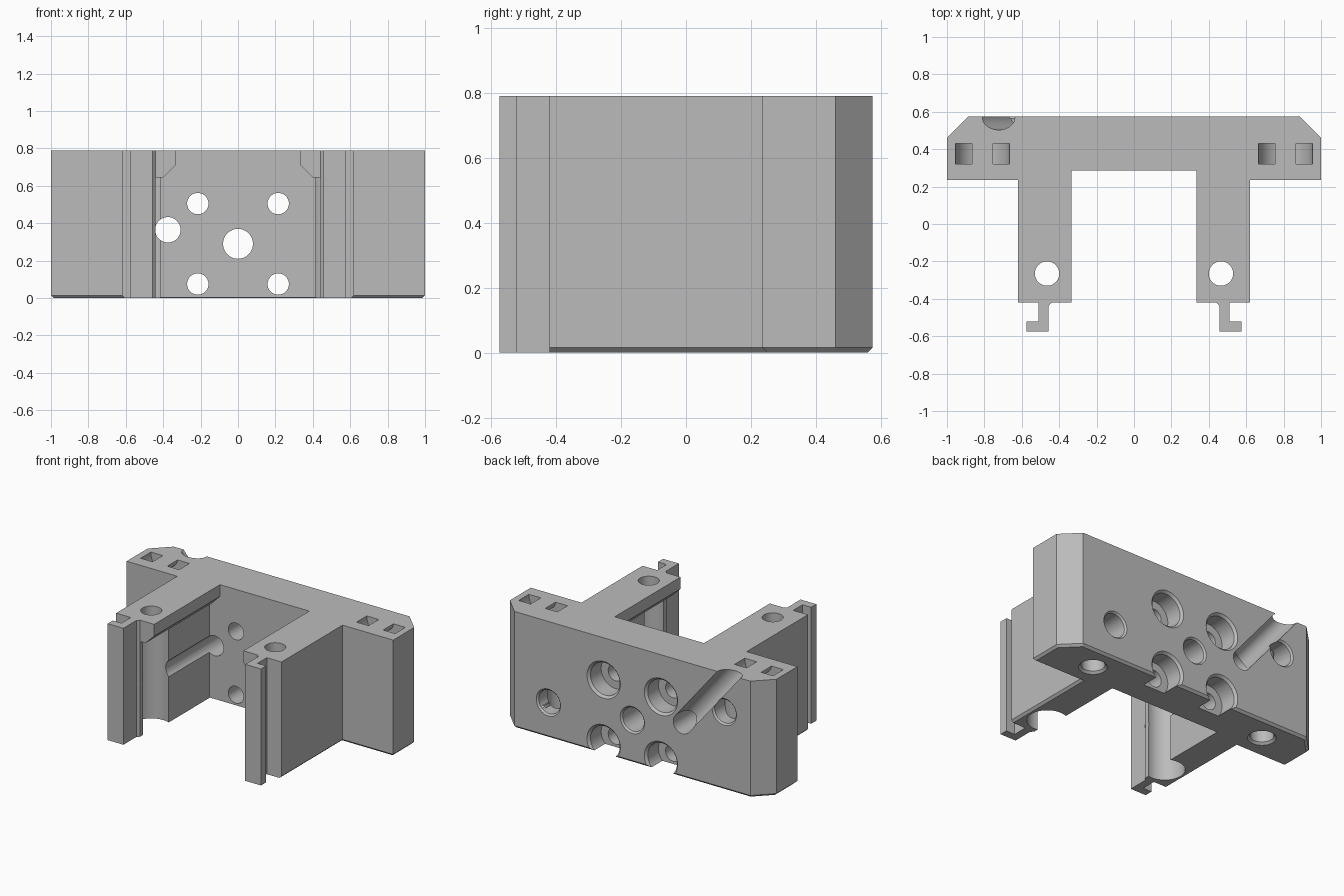
import bpy, bmesh, math
from mathutils import Matrix, Vector

if "Cube" in bpy.data.objects:
    bpy.data.objects.remove(bpy.data.objects["Cube"], do_unlink=True)

H = 0.79
BACK = 0.575
WALL = 0.285

grey = bpy.data.materials.new("matte_grey")
grey.use_nodes = True
grey.diffuse_color = (0.5, 0.5, 0.5, 1)
grey.node_tree.nodes["Principled BSDF"].inputs["Base Color"].default_value = (0.5, 0.5, 0.5, 1)


def add_object(name, bm):
    bmesh.ops.recalc_face_normals(bm, faces=bm.faces)
    mesh = bpy.data.meshes.new(name)
    bm.to_mesh(mesh)
    bm.free()
    mesh.materials.append(grey)
    ob = bpy.data.objects.new(name, mesh)
    bpy.context.collection.objects.link(ob)
    return ob


def prism(points, axis, a, b):
    """Extrude a 2D outline along z (points are x, y) or y (points are x, z)."""
    bm = bmesh.new()
    place = (lambda p, t: (p[0], p[1], t)) if axis == "z" else (lambda p, t: (p[0], t, p[1]))
    face = bm.faces.new([bm.verts.new(place(p, a)) for p in points])
    out = bmesh.ops.extrude_face_region(bm, geom=[face])
    shift = (0, 0, b - a) if axis == "z" else (0, b - a, 0)
    bmesh.ops.translate(bm, vec=shift, verts=[v for v in out["geom"] if isinstance(v, bmesh.types.BMVert)])
    return bm


def rod(start, end, r1, r2=None, sides=48):
    """Cylinder or cone between two points."""
    s, e = Vector(start), Vector(end)
    turn = (e - s).to_track_quat("Z", "Y").to_matrix().to_4x4()
    bm = bmesh.new()
    bmesh.ops.create_cone(bm, cap_ends=True, segments=sides, radius1=r1,
                          radius2=r1 if r2 is None else r2, depth=(e - s).length,
                          matrix=Matrix.Translation((s + e) / 2) @ turn)
    return bm


def mirrored(half):
    return half + [(-x, v) for x, v in reversed(half)]


def box(x0, x1, y0, y1, z0, z1):
    return prism([(x0, y0), (x1, y0), (x1, y1), (x0, y1)], "z", z0, z1)


# Main block with wings, chamfered along the bottom rim
body = prism(mirrored([(0.62, -0.42), (0.62, 0.235), (1, 0.235), (1, 0.46), (0.885, BACK)]), "z", 0, H)
rim = [e for e in body.edges if all(v.co.z < 0.01 for v in e.verts)
       and not all(v.co.y < -0.4 for v in e.verts)]
bmesh.ops.bevel(body, geom=rim, offset=0.015, segments=1, affect="EDGES")
carriage = add_object("carriage_body", body)

cutters = []


def cut(bm):
    ob = add_object("cutter", bm)
    ob.hide_render = True
    cutters.append(ob)


# Central bay with overhanging upper edges
bay = [(0.415, -0.1), (0.415, 0.645), (0.40, 0.645), (0.335, 0.71), (0.335, 0.9)]
cut(prism(mirrored(bay), "y", -0.7, WALL))
cut(prism([(-0.415, WALL - 0.02), (0.415, WALL - 0.02), (0.415, WALL + 0.015), (-0.415, WALL + 0.015)],
          "z", -0.02, 0.004))

for s in (-1, 1):
    # Bearing pocket, its front relief and the rod hole
    x0, x1 = sorted((s * 0.38, s * 0.44))
    cut(box(x0, x1, -0.6, -0.265, -0.1, 0.645))
    cut(rod((s * 0.465, -0.265, -0.1), (s * 0.465, -0.265, 0.645), 0.125, sides=64))
    cut(rod((s * 0.465, -0.265, 0.5), (s * 0.465, -0.265, 0.9), 0.065))

    # Curved strap slot joining two openings in each wing
    def arc(r, n=16):
        return [(s * 0.81 + r * math.cos(math.pi * i / n), H - r * math.sin(math.pi * i / n))
                for i in range(n + 1)]
    outer, inner = arc(0.145), arc(0.055)
    lift = [(outer[-1][0], H + 0.05), (inner[-1][0], H + 0.05)]
    lift2 = [(inner[0][0], H + 0.05), (outer[0][0], H + 0.05)]
    cut(prism(outer + lift + inner[::-1] + lift2, "y", 0.32, 0.43))

    # Counterbored screw holes through the back wall
    for z in (0.075, 0.505):
        x = s * 0.215
        cut(rod((x, 0.1, z), (x, 0.7, z), 0.057))
        cut(rod((x, BACK - 0.13, z), (x, 0.7, z), 0.11))
        cut(rod((x, BACK - 0.016, z), (x, BACK + 0.004, z), 0.109, 0.129))

# Centre hole and the passage running past the left-hand bay wall
cut(rod((0, 0.1, 0.29), (0, 0.7, 0.29), 0.08))
cut(rod((0, BACK - 0.012, 0.29), (0, BACK + 0.004, 0.29), 0.079, 0.095))
cut(rod((-0.375, -0.6, 0.365), (-0.375, 0.7, 0.365), 0.068))

# Slanted open channel on the back
cut(rod((-0.375, 0.57, 0.365), (-0.806, 0.57, 0.89), 0.067))

# Blind holes in the back, each meeting a hole from below
for x, z in ((0.63, 0.24), (-0.69, 0.53)):
    cut(rod((x, 0.37, z), (x, 0.7, z), 0.08))
    cut(rod((x, BACK - 0.012, z), (x, BACK + 0.004, z), 0.079, 0.095))
    v = math.copysign(0.67, x)
    cut(rod((v, 0.41, -0.1), (v, 0.41, z + 0.06), 0.073))
    cut(rod((v, 0.41, -0.004), (v, 0.41, 0.016), 0.092, 0.072))

# Apply all cuts, then discard the helpers
bpy.context.view_layer.objects.active = carriage
carriage.select_set(True)
for ob in cutters:
    mod = carriage.modifiers.new("cut", "BOOLEAN")
    mod.operation = "DIFFERENCE"
    mod.solver = "EXACT"
    mod.object = ob
    bpy.ops.object.modifier_apply(modifier=mod.name)
for ob in cutters:
    bpy.data.objects.remove(ob, do_unlink=True)

# Hooked rails on the front of each arm
for s, name in ((1, "left_hook_rail"), (-1, "right_hook_rail")):
    hook = [(0.44, -0.42), (0.457, -0.437), (0.457, -BACK), (0.575, -BACK), (0.575, -0.52),
            (0.51, -0.52), (0.51, -0.42)]
    add_object(name, prism([(s * x, y) for x, y in hook], "z", 0, H))

bpy.ops.object.select_all(action="DESELECT")
carriage.select_set(True)
bpy.ops.object.shade_smooth_by_angle(angle=math.radians(25))
